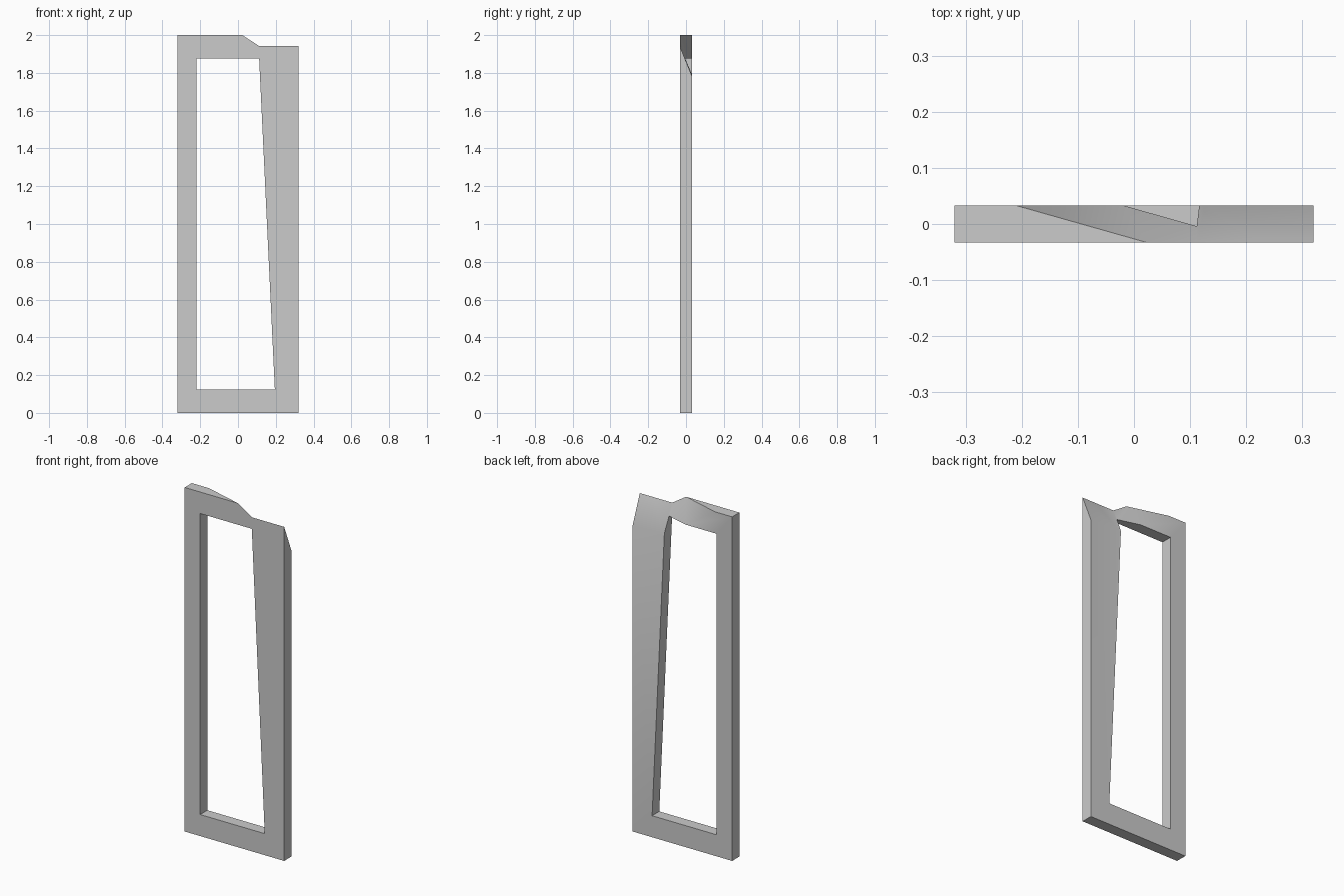
import bpy
import bmesh
from mathutils import Vector

if "Cube" in bpy.data.objects:
    bpy.data.objects.remove(bpy.data.objects["Cube"], do_unlink=True)

HALF = 0.033  # half the frame thickness

grey = bpy.data.materials.new("plain_grey")
grey.use_nodes = True
grey.diffuse_color = (0.6, 0.6, 0.6, 1)
grey.node_tree.nodes["Principled BSDF"].inputs["Base Color"].default_value = (0.6, 0.6, 0.6, 1)


def make_object(name, bm):
    bmesh.ops.recalc_face_normals(bm, faces=bm.faces)
    mesh = bpy.data.meshes.new(name)
    bm.to_mesh(mesh)
    bm.free()
    mesh.materials.append(grey)
    obj = bpy.data.objects.new(name, mesh)
    bpy.context.collection.objects.link(obj)
    return obj


def ring(bm, points, y):
    return [bm.verts.new((x, y, z)) for x, z in points]


def bridge(bm, a, b):
    n = len(a)
    for i in range(n):
        j = (i + 1) % n
        bm.faces.new((a[i], a[j], b[j], b[i]))


# Upright frame with a tapering opening
outer = [(-0.32, 0), (0.32, 0), (0.32, 2), (-0.32, 2)]
inner = [(-0.22, 0.125), (0.195, 0.125), (0.112, 1.875), (-0.22, 1.875)]
bm = bmesh.new()
loops = [ring(bm, outer, -HALF), ring(bm, outer, HALF),
         ring(bm, inner, HALF), ring(bm, inner, -HALF)]
for i in range(4):
    bridge(bm, loops[i], loops[(i + 1) % 4])
frame = make_object("door_frame", bm)

# Slanted wedge that trims the top corner, deeper towards the back
front_valley = Vector((0.112, -HALF, 1.942))
back_valley = Vector((0.127, HALF, 1.78))
step = (back_valley - front_valley)
section = [(0, 0), (0.6, 0), (0.6, 0.6), (-0.92, 0.6)]
bm = bmesh.new()
ends = []
for valley in (front_valley - step, back_valley + step):
    ends.append(ring(bm, [(valley.x + x, valley.z + z) for x, z in section], valley.y))
    bm.faces.new(ends[-1])
bridge(bm, *ends)
cutter = make_object("corner_cutter", bm)
cutter.hide_render = True

# Trim the frame, then drop the cutter
trim = frame.modifiers.new("corner_trim", "BOOLEAN")
trim.operation = "DIFFERENCE"
trim.solver = "EXACT"
trim.object = cutter
bpy.ops.object.select_all(action="DESELECT")
frame.select_set(True)
bpy.context.view_layer.objects.active = frame
bpy.ops.object.modifier_apply(modifier=trim.name)
bpy.data.objects.remove(cutter, do_unlink=True)

# Soften the trimmed slope while keeping the square edges crisp
bpy.ops.object.shade_smooth_by_angle(angle=0.54)
